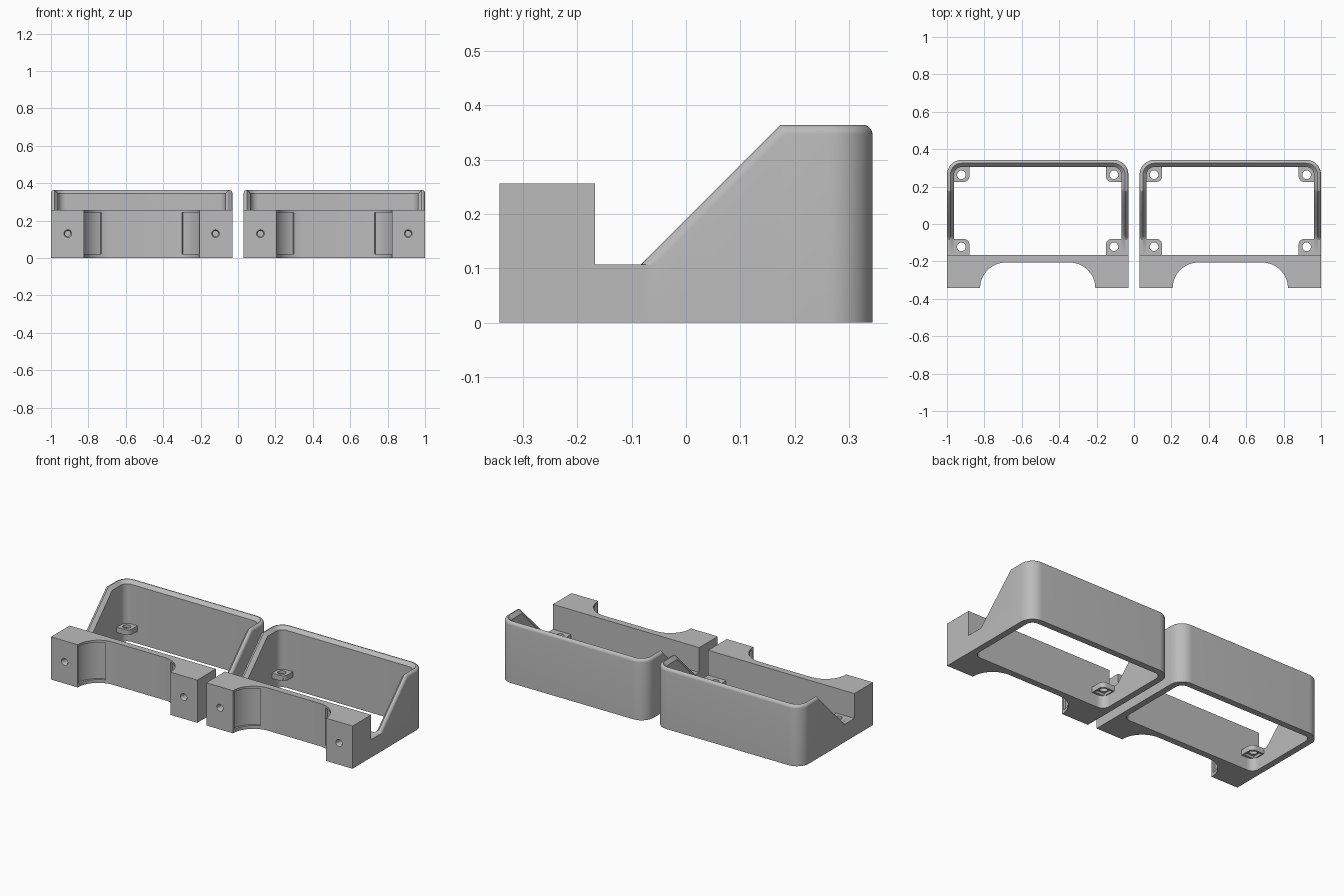
import bpy, bmesh, math
from mathutils import Matrix

if "Cube" in bpy.data.objects:
    bpy.data.objects.remove(bpy.data.objects["Cube"])

HALF = 0.485          # half width of one holder
OFFSET = 0.515        # x centre of each holder
LOW, HIGH = 0.107, 0.364
WALL, FILLET, CHAMFER = 0.038, 0.018, 0.02
FRONT, BLOCK_BACK, BACK = -0.343, -0.167, 0.343

grey = bpy.data.materials.new("plain grey")
grey.diffuse_color = (0.5, 0.5, 0.5, 1)
grey.use_nodes = True
grey.node_tree.nodes["Principled BSDF"].inputs["Base Color"].default_value = grey.diffuse_color


def finish(name, bm):
    bmesh.ops.recalc_face_normals(bm, faces=bm.faces)
    me = bpy.data.meshes.new(name)
    bm.to_mesh(me)
    bm.free()
    me.materials.append(grey)
    ob = bpy.data.objects.new(name, me)
    bpy.context.collection.objects.link(ob)
    return ob


def prism(name, pts, z0, z1):
    bm = bmesh.new()
    low = [bm.verts.new((x, y, z0)) for x, y in pts]
    top = [bm.verts.new((x, y, z1)) for x, y in pts]
    bm.faces.new(low)
    bm.faces.new(top)
    n = len(pts)
    for i in range(n):
        j = (i + 1) % n
        bm.faces.new((low[i], low[j], top[j], top[i]))
    return finish(name, bm)


def rod(name, centre, r1, r2, depth, along_y=False):
    bm = bmesh.new()
    mat = Matrix.Translation(centre)
    if along_y:
        mat = mat @ Matrix.Rotation(-math.pi / 2, 4, 'X')
    bmesh.ops.create_cone(bm, cap_ends=True, segments=32, radius1=r1, radius2=r2,
                          depth=depth, matrix=mat)
    return finish(name, bm)


def arc(cx, cy, r, a0, a1, n=12):
    angles = [math.radians(a0 + (a1 - a0) * i / n) for i in range(n + 1)]
    return [(cx + r * math.cos(a), cy + r * math.sin(a)) for a in angles]


def cut(ob, cutters):
    for c in cutters:
        m = ob.modifiers.new("cut", 'BOOLEAN')
        m.operation, m.solver, m.object = 'DIFFERENCE', 'EXACT', c
    dg = bpy.context.evaluated_depsgraph_get()
    me = bpy.data.meshes.new_from_object(ob.evaluated_get(dg))
    ob.modifiers.clear()
    ob.data = me
    for c in cutters:
        bpy.data.objects.remove(c)


def rim(y, drop):
    """Height of the wall at y, lowered by the edge rounding."""
    return max(LOW, min(HIGH - drop, y + 0.19 - drop * math.sqrt(2)))


def make_wall():
    # path of the outer wall: (x, y, normal x, normal y)
    r = 0.08
    ys = [BLOCK_BACK, -0.083, -0.075, -0.065, -0.0547, 0.05, 0.174, 0.178, 0.183]
    path = [(HALF, y, 1, 0) for y in ys]
    for i in range(15):
        a = math.pi / 2 * i / 14
        c, s = math.cos(a), math.sin(a)
        path.append((HALF - r + r * c, BACK - r + r * s, c, s))
    path += [(-x, y, -nx, ny) for x, y, nx, ny in reversed(path)]
    # cross-section: (inset, drop), rounded outside and chamfered inside
    section = [(FILLET * (1 - math.cos(a)), FILLET * (1 - math.sin(a)))
               for a in [math.pi / 2 * i / 6 for i in range(7)]]
    section.append((WALL, CHAMFER))
    bm = bmesh.new()
    rings = []
    for x, y, nx, ny in path:
        ring = [bm.verts.new((x, y, 0))]
        for inset, drop in section:
            ring.append(bm.verts.new((x - nx * inset, y - ny * inset, rim(y, drop))))
        ring.append(bm.verts.new((x - nx * WALL, y - ny * WALL, 0)))
        rings.append(ring)
    for a, b in zip(rings, rings[1:]):
        for i in range(len(a)):
            j = (i + 1) % len(a)
            bm.faces.new((a[i], a[j], b[j], b[i]))
    bm.faces.new(rings[0])
    bm.faces.new(rings[-1])
    return finish("wall", bm)


def make_block():
    # front block with a wide rounded cutout
    r, cx = 0.137, 0.171
    right = arc(cx, FRONT, r, 0, 90, 16)
    pts = [(HALF, BLOCK_BACK), (HALF, FRONT)] + right
    pts += [(-x, y) for x, y in reversed(pts)]
    block = prism("front_block", pts, 0, 0.256)
    cutters = []
    for s in (1, -1):
        # shallow pocket in the curved side
        pocket = arc(cx, FRONT, r + 0.013, 5, 71) + arc(cx, FRONT, r - 0.03, 71, 5)
        cutters.append(prism("pocket_cutter", [(s * x, y) for x, y in pocket], 0.02, 0.243))
        # countersunk screw hole
        cutters.append(rod("hole_cutter", (s * 0.395, -0.29, 0.13), 0.015, 0.015, 0.14, True))
        cutters.append(rod("sink_cutter", (s * 0.395, -0.342, 0.13), 0.026, 0.015, 0.022, True))
    cut(block, cutters)
    return block


def make_tab(sx, back):
    # corner tab with a hole and a square nut recess below
    q = 0.03
    if back:
        pts = [(0.45, 0.225)] + arc(0.365 + q, 0.225 + q, q, 270, 180, 8)
        pts += [(0.365, 0.31), (0.45, 0.31)]
        hy = 0.263
    else:
        pts = [(0.45, -0.08)] + arc(0.365 + q, -0.08 - q, q, 90, 180, 8)
        pts += [(0.365, BLOCK_BACK), (0.45, BLOCK_BACK)]
        hy = -0.122
    tab = prism("back_tab" if back else "front_tab", [(sx * x, y) for x, y in pts], 0.075, LOW)
    hx, h = sx * 0.408, 0.032
    nut = [(hx - h, hy - h), (hx + h, hy - h), (hx + h, hy + h), (hx - h, hy + h)]
    cut(tab, [rod("hole_cutter", (hx, hy, 0.09), 0.023, 0.023, 0.1),
              prism("nut_cutter", nut, 0.06, 0.09)])
    return tab


parts = [make_wall(), make_block()]
for sx in (1, -1):
    parts += [make_tab(sx, True), make_tab(sx, False)]
    # rounded inner front corner of the floor opening
    f = 0.042
    x1 = HALF - WALL
    corner = [(x1, BLOCK_BACK)] + arc(x1 - f, BLOCK_BACK + f, f, 0, -90, 8)
    parts.append(prism("corner_fillet", [(sx * x, y) for x, y in corner], 0, 0.08))

# smooth curves, place one holder on the right and a copy on the left
for ob in parts:
    ob.data.polygons.foreach_set("use_smooth", [True] * len(ob.data.polygons))
    ob.data.set_sharp_from_angle(angle=math.radians(30))
    twin = ob.copy()
    bpy.context.collection.objects.link(twin)
    twin.name = ob.name.split(".")[0] + "_left"
    ob.name = ob.name.split(".")[0] + "_right"
    ob.location.x = OFFSET
    twin.location.x = -OFFSET
